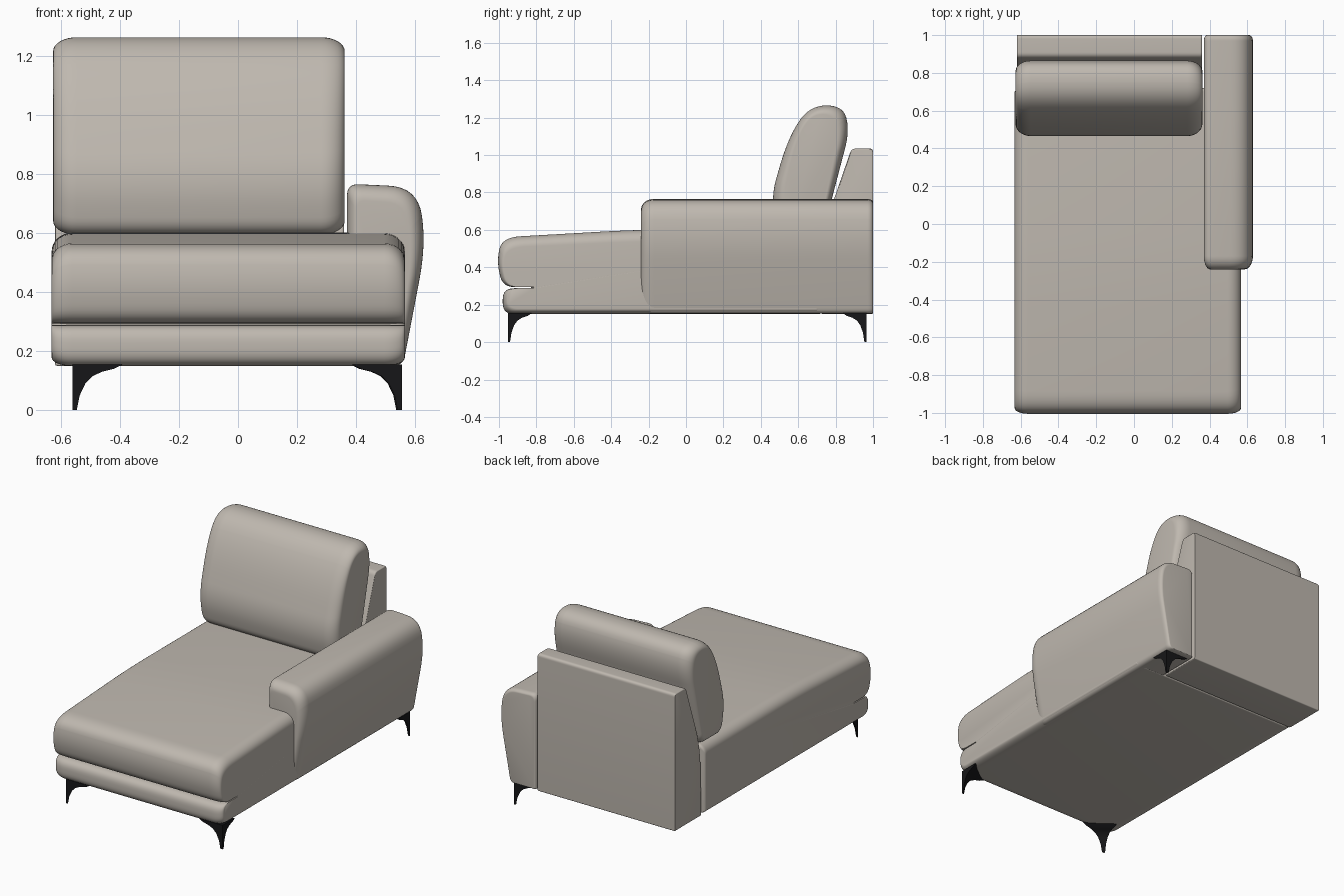
import bpy
import bmesh
import math
from mathutils import Vector

if "Cube" in bpy.data.objects:
    bpy.data.objects.remove(bpy.data.objects["Cube"], do_unlink=True)


def material(name, color):
    mat = bpy.data.materials.new(name)
    mat.use_nodes = True
    mat.diffuse_color = color
    bsdf = mat.node_tree.nodes["Principled BSDF"]
    bsdf.inputs["Base Color"].default_value = color
    bsdf.inputs["Roughness"].default_value = 0.7
    return mat


LEATHER = material("warm grey leather", (0.52, 0.48, 0.43, 1))
METAL = material("black metal", (0.008, 0.008, 0.009, 1))


def rounded(corners, steps=8):
    """Polygon of (a, b, radius) corners turned into a smooth outline."""
    outline = []
    for i, (a, b, radius) in enumerate(corners):
        here = Vector((a, b))
        before = Vector(corners[i - 1][:2]) - here
        after = Vector(corners[(i + 1) % len(corners)][:2]) - here
        start = here + before.normalized() * min(radius, before.length * 0.49)
        end = here + after.normalized() * min(radius, after.length * 0.49)
        for k in range(steps + 1):
            t = k / steps
            outline.append(start * (1 - t) ** 2 + here * 2 * t * (1 - t) + end * t * t)
    return outline


def loft(name, rings, mat, angle=40):
    """Skin a list of equal-length point rings and cap both ends."""
    bm = bmesh.new()
    rows = [[bm.verts.new(p) for p in ring] for ring in rings]
    for low, high in zip(rows, rows[1:]):
        for i in range(len(low)):
            j = (i + 1) % len(low)
            bm.faces.new((low[i], low[j], high[j], high[i]))
    bm.faces.new(rows[0])
    bm.faces.new(rows[-1])
    bmesh.ops.recalc_face_normals(bm, faces=bm.faces)
    mesh = bpy.data.meshes.new(name)
    bm.to_mesh(mesh)
    bm.free()
    mesh.materials.append(mat)
    obj = bpy.data.objects.new(name, mesh)
    bpy.context.collection.objects.link(obj)
    bpy.ops.object.select_all(action="DESELECT")
    obj.select_set(True)
    bpy.context.view_layer.objects.active = obj
    bpy.ops.object.shade_smooth_by_angle(angle=math.radians(angle))
    return obj


def pad(name, corners, span, ends, center, along_x=True, steps=8):
    """Extrude a rounded outline over a span; each end is (radius, shrink a, shrink b)."""
    outline = rounded(corners)
    stations = []
    for side, (radius, sa, sb) in enumerate(ends):
        part = []
        for k in range(steps + 1):
            t = math.pi / 2 * k / steps
            inset = 1 - math.cos(t)
            edge = radius * (1 - math.sin(t))
            u = span[0] + edge if side == 0 else span[1] - edge
            part.append((u, 1 - sa * inset, 1 - sb * inset))
        stations += part[::-1] if side == 0 else part
    ca, cb = center
    rings = []
    for u, fa, fb in stations:
        ring = [(ca + (p.x - ca) * fa, cb + (p.y - cb) * fb) for p in outline]
        rings.append([(u, a, b) if along_x else (a, u, b) for a, b in ring])
    return loft(name, rings, LEATHER)


# Chaise body: base rail and seat cushion, parted by a slit at the front
pad("chaise_seat",
    [(0.72, 0.15, 0.01), (-0.98, 0.15, 0.06), (-0.98, 0.288, 0.06),
     (-0.83, 0.288, 0.002), (-0.83, 0.295, 0.002), (-0.98, 0.295, 0.06),
     (-1.012, 0.43, 0.07), (-0.985, 0.56, 0.1), (-0.25, 0.602, 0.2),
     (0.72, 0.602, 0.02)],
    (-0.632, 0.566), [(0.07, 0.03, 0.2)] * 2, (0.0, 0.29))

# Side arm: rolls outward at the top, tapers in toward the floor
pad("left_arm",
    [(0.37, 0.152, 0.01), (0.56, 0.152, 0.03), (0.638, 0.56, 0.12),
     (0.61, 0.757, 0.1), (0.37, 0.768, 0.04)],
    (-0.24, 1.0), [(0.07, 0.3, 0.12), (0.03, 0.14, 0.04)], (0.48, 0.3),
    along_x=False)

# Back panel with sloping front
pad("back_panel",
    [(1.0, 0.15, 0.008), (0.725, 0.15, 0.008), (0.735, 0.6, 0.15),
     (0.885, 1.035, 0.025), (1.0, 1.035, 0.02)],
    (-0.62, 0.36), [(0.012, 0.03, 0.012)] * 2, (0.99, 0.5))

# Loose back cushion leaning on the panel
pad("back_cushion",
    [(0.49, 0.595, 0.06), (0.455, 0.78, 0.1), (0.545, 1.09, 0.15),
     (0.66, 1.265, 0.12), (0.84, 1.265, 0.1), (0.875, 1.13, 0.1),
     (0.735, 0.595, 0.06)],
    (-0.627, 0.362), [(0.08, 0.3, 0.14)] * 2, (0.68, 0.93))

# Three horn-shaped legs; the remaining corner joins a neighbouring unit
HORN = [(0, 0.015), (0.05, 0.025), (0.09, 0.044), (0.115, 0.068),
        (0.13, 0.1), (0.14, 0.14), (0.155, 0.17)]
for name, x, y in (("front_right_leg", -0.562, -0.952),
                   ("front_left_leg", 0.556, -0.952),
                   ("rear_left_leg", 0.552, 0.965)):
    dx, dy = -math.copysign(1, x), -math.copysign(0.75, y)
    loft(name, [[(x, y, z), (x + dx * s, y, z), (x, y + dy * s, z)]
                for z, s in HORN], METAL, 30)
